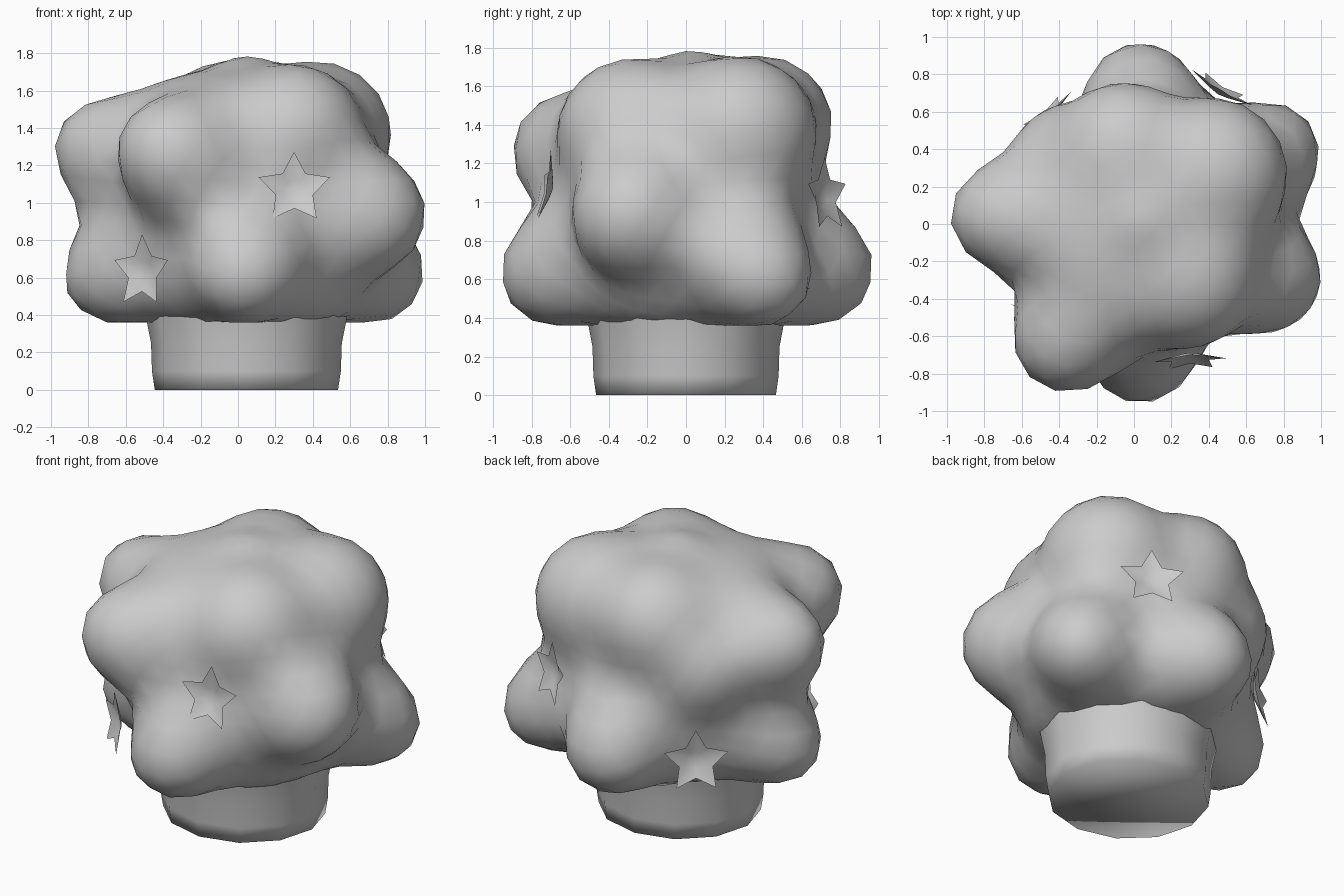
import bpy, bmesh, math
from mathutils import Vector

if "Cube" in bpy.data.objects:
    bpy.data.objects.remove(bpy.data.objects["Cube"])

CENTRE = Vector((0.05, 0, 1.0))

# Foliage lumps: x, y, z, radius
LUMPS = [
    (-0.73, 0.04, 1.28, 0.32),   # left upper
    (-0.65, 0.00, 0.63, 0.32),   # left lower
    (-0.35, -0.62, 1.26, 0.34),  # front left upper
    (0.05, -0.68, 0.64, 0.33),   # front lower
    (0.70, -0.28, 0.94, 0.35),   # right front
    (0.71, 0.36, 0.64, 0.34),    # right back
    (0.05, 0.68, 0.66, 0.34),    # back lower
    (0.43, 0.28, 1.37, 0.42),    # right upper
    (-0.06, 0.41, 1.41, 0.38),   # back upper
    (0.30, -0.29, 1.38, 0.39),   # front right upper
    (-0.34, 0.32, 1.15, 0.35),   # back left fill
    (0.05, 0.03, 1.47, 0.33),    # crown
]


def finish(bm, name, angle=180):
    me = bpy.data.meshes.new(name)
    bm.to_mesh(me)
    bm.free()
    ob = bpy.data.objects.new(name, me)
    bpy.context.collection.objects.link(ob)
    for o in bpy.context.selected_objects:
        o.select_set(False)
    ob.select_set(True)
    bpy.context.view_layer.objects.active = ob
    bpy.ops.object.shade_smooth_by_angle(angle=math.radians(angle))
    return ob


# Each lump also gets broad shoulders towards the core
BALLS = []
for x, y, z, r in LUMPS:
    c = Vector((x, y, z)) - CENTRE
    BALLS += [(c, r), (c * 0.56, 0.41), (c * 0.3, 0.53)]


def reach(d):
    # Boxy core, then the farthest ball surface along a direction
    flat = math.hypot(d.x, d.y)
    best = ((flat / 0.69) ** 4 + (abs(d.z) / 0.7) ** 4) ** (-1 / 4)
    for c, r in BALLS:
        t = c.dot(d)
        h = r * r - (c.length_squared - t * t)
        if h > 0:
            best = max(best, t + math.sqrt(h))
    return best


# Lumpy foliage, flattened underneath
bm = bmesh.new()
bmesh.ops.create_icosphere(bm, subdivisions=4, radius=1)
for v in bm.verts:
    d = v.co.normalized()
    v.co = CENTRE + d * reach(d)
for _ in range(3):
    bmesh.ops.smooth_vert(bm, verts=bm.verts, factor=0.4,
                          use_axis_x=True, use_axis_y=True, use_axis_z=True)
for v in bm.verts:
    v.co.z = max(v.co.z, 0.36)
finish(bm, "foliage", 80)

# Base under the foliage
bm = bmesh.new()
N = 12
rings = []
for z, r in [(0, 0.49), (0.1, 0.505), (0.25, 0.51), (0.4, 0.54)]:
    rings.append([bm.verts.new((0.045 + r * math.cos(math.tau * i / N),
                                0.95 * r * math.sin(math.tau * i / N), z)) for i in range(N)])
for a, b in zip(rings, rings[1:]):
    for i in range(N):
        j = (i + 1) % N
        bm.faces.new((a[i], a[j], b[j], b[i]))
bm.faces.new(rings[0][::-1])
finish(bm, "base", 100)


def star(name, pos, normal):
    # Cupped five-pointed blossom facing along its normal
    bm = bmesh.new()
    n = Vector(normal).normalized()
    side = Vector((0, 0, 1)).cross(n).normalized()
    up = n.cross(side)
    p = Vector(pos)

    def vert(k, r, h):
        a = math.pi / 2 + k * math.pi / 5
        return bm.verts.new(p + side * r * math.cos(a) + up * r * math.sin(a) + n * h)

    mid = bm.verts.new(p - n * 0.02)
    inner = [vert(k, 0.055, -0.01) for k in range(10)]
    outer = [vert(k, 0.105 if k % 2 else 0.2, 0.015 if k % 2 else 0.03) for k in range(10)]
    for k in range(10):
        j = (k + 1) % 10
        bm.faces.new((mid, inner[k], inner[j]))
        bm.faces.new((inner[k], outer[k], outer[j], inner[j]))
    finish(bm, name)


star("blossom_front", (0.30, -0.71, 1.07), (0.05, -1, 0.2))
star("blossom_front_left", (-0.50, -0.53, 0.63), (-0.66, -0.75, 0.05))
star("blossom_back_left", (-0.47, 0.57, 0.65), (-0.6, 0.75, 0.1))
star("blossom_back_right", (0.46, 0.71, 1.03), (0.5, 0.85, 0.1))
